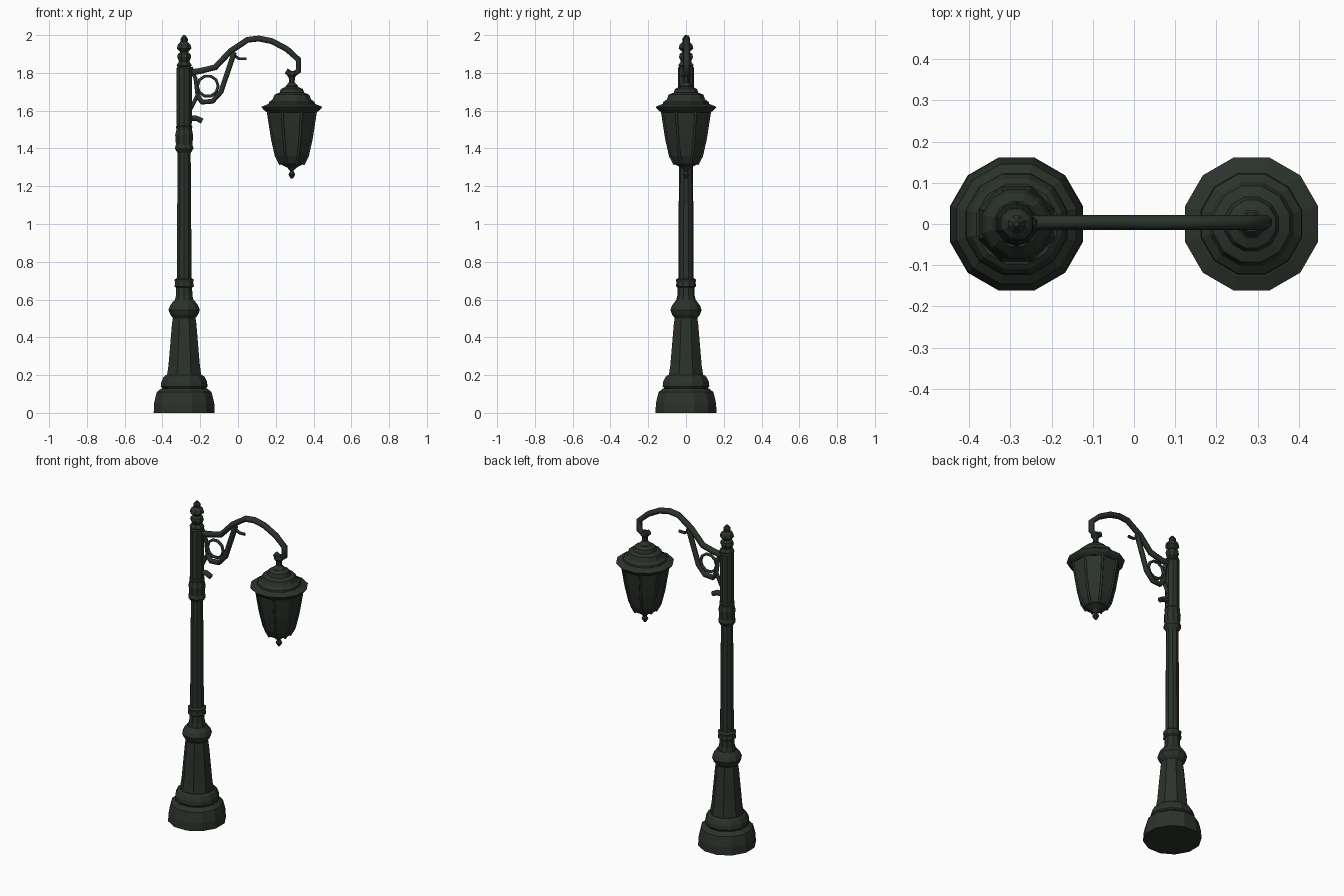
import bpy, bmesh, math
from mathutils import Vector

cube = bpy.data.objects.get("Cube")
if cube:
    bpy.data.objects.remove(cube, do_unlink=True)

# One dark green iron paint
iron = bpy.data.materials.new("dark green iron")
iron.use_nodes = True
paint = (0.024, 0.032, 0.024, 1)
iron.diffuse_color = paint
iron.node_tree.nodes["Principled BSDF"].inputs["Base Color"].default_value = paint

POST_X, LAMP_X, ARM_Y = -0.285, 0.285, 0.004


def add_object(name, mesh):
    mesh.materials.clear()
    mesh.materials.append(iron)
    obj = bpy.data.objects.new(name, mesh)
    bpy.context.collection.objects.link(obj)
    return obj


def lathe(name, x, profile, sides=12):
    """Turn (radius, height) pairs into a closed faceted solid."""
    bm = bmesh.new()
    rings = []
    for r, z in profile:
        angles = [math.tau * (i + 0.5) / sides for i in range(sides)]
        rings.append([bm.verts.new((x + r * math.cos(a), r * math.sin(a), z)) for a in angles])
    for low, high in zip(rings, rings[1:]):
        for i in range(sides):
            j = (i + 1) % sides
            bm.faces.new((low[i], low[j], high[j], high[i]))
    bm.faces.new(rings[0][::-1])
    bm.faces.new(rings[-1])
    bmesh.ops.recalc_face_normals(bm, faces=bm.faces)
    mesh = bpy.data.meshes.new(name)
    bm.to_mesh(mesh)
    bm.free()
    return add_object(name, mesh)


def rod(name, points, radius, closed=False, sides=2):
    """Sweep a round bar along points and turn it into a mesh."""
    curve = bpy.data.curves.new(name, "CURVE")
    curve.dimensions = "3D"
    curve.bevel_depth = radius
    curve.bevel_resolution = sides - 1
    curve.use_fill_caps = True
    spline = curve.splines.new("POLY")
    spline.points.add(len(points) - 1)
    for p, co in zip(spline.points, points):
        p.co = (*co, 1)
    spline.use_cyclic_u = closed
    temp = bpy.data.objects.new(name + " path", curve)
    bpy.context.collection.objects.link(temp)
    graph = bpy.context.evaluated_depsgraph_get()
    mesh = bpy.data.meshes.new_from_object(temp.evaluated_get(graph))
    bpy.data.objects.remove(temp, do_unlink=True)
    return add_object(name, mesh)


def side_rod(name, pairs, radius, closed=False):
    return rod(name, [(x, ARM_Y, z) for x, z in pairs], radius, closed)


# Post, from the ground up
lathe("base", POST_X, [(.167, 0), (.165, .05), (.158, .08), (.15, .11), (.125, .13)])
lathe("base_ring", POST_X, [(.11, .12), (.128, .14), (.125, .165), (.113, .19), (.1, .2)])
lathe("pedestal", POST_X, [(.1, .19), (.09, .25), (.08, .36), (.07, .47), (.064, .51)], 8)
lathe("pedestal_ring", POST_X, [(.06, .5), (.076, .52), (.086, .545), (.076, .57), (.056, .595)])
lathe("neck", POST_X, [(.056, .58), (.046, .62), (.044, .67)], 10)
lathe("neck_ring", POST_X, [(.04, .66), (.054, .67), (.05, .69), (.054, .705), (.04, .715)], 10)
lathe("shaft", POST_X, [(.041, .7), (.039, 1.05), (.036, 1.4)], 10)
lathe("shaft_collar", POST_X, [(.036, 1.375), (.052, 1.4), (.046, 1.42), (.05, 1.47),
                               (.043, 1.5), (.046, 1.515), (.036, 1.53)], 10)
lathe("upper_post", POST_X, [(.041, 1.52), (.043, 1.54), (.043, 1.825), (.035, 1.835)], 10)
lathe("finial", POST_X, [(.03, 1.825), (.044, 1.84), (.03, 1.86), (.04, 1.885), (.036, 1.9),
                         (.022, 1.91), (.042, 1.93), (.036, 1.95), (.02, 1.965),
                         (.022, 1.98), (.006, 2)], 8)

# Swan neck arm with its hooked end
side_rod("arm", [(-.27, 1.8), (-.2, 1.81), (-.12, 1.83), (-.04, 1.915), (.05, 1.975),
                 (.11, 1.982), (.18, 1.968), (.26, 1.925), (.32, 1.87), (.32, 1.81),
                 (.29, 1.79), (.255, 1.81)], .018)
# Scrolled bracket under the arm
side_rod("bracket", [(-.02, 1.91), (-.05, 1.82), (-.09, 1.7), (-.135, 1.65),
                     (-.19, 1.645), (-.215, 1.68)], .016)
ring = [(-.16 + .055 * math.cos(a), 1.73 + .055 * math.sin(a))
        for a in [math.tau * i / 10 for i in range(10)]]
side_rod("bracket_scroll", ring, .009, True)
side_rod("bracket_stay", [(-.25, 1.83), (-.225, 1.77), (-.215, 1.68), (-.25, 1.61)], .012)
side_rod("bracket_foot", [(-.26, 1.56), (-.22, 1.56), (-.19, 1.545)], .016)
side_rod("arm_bud", [(-.03, 1.9), (.005, 1.875), (.045, 1.875)], .009)

# Lantern
lathe("lantern_hanger", LAMP_X, [(.02, 1.71), (.036, 1.73), (.016, 1.75), (.018, 1.775), (.03, 1.79),
                                 (.02, 1.81)], 8)
lathe("lantern_roof", LAMP_X, [(.13, 1.62), (.125, 1.645), (.105, 1.66), (.095, 1.685),
                               (.068, 1.695), (.06, 1.715), (.025, 1.73)])
lathe("lantern_rim", LAMP_X, [(.135, 1.59), (.155, 1.605), (.167, 1.62), (.13, 1.635)])
body = [(.065, 1.315), (.09, 1.36), (.112, 1.45), (.138, 1.605)]
lathe("lantern_body", LAMP_X, body, 8)
lathe("lantern_finial", LAMP_X, [(.006, 1.24), (.02, 1.262), (.009, 1.28), (.026, 1.298), (.068, 1.318),
                                 (.06, 1.335)], 8)
# Bars along the corners of the lantern
for i in range(8):
    a = math.tau * (i + 0.5) / 8
    path = [Vector((LAMP_X + r * math.cos(a), r * math.sin(a), z)) for r, z in body]
    rod(f"lantern_bar_{i + 1}", path, .007)
